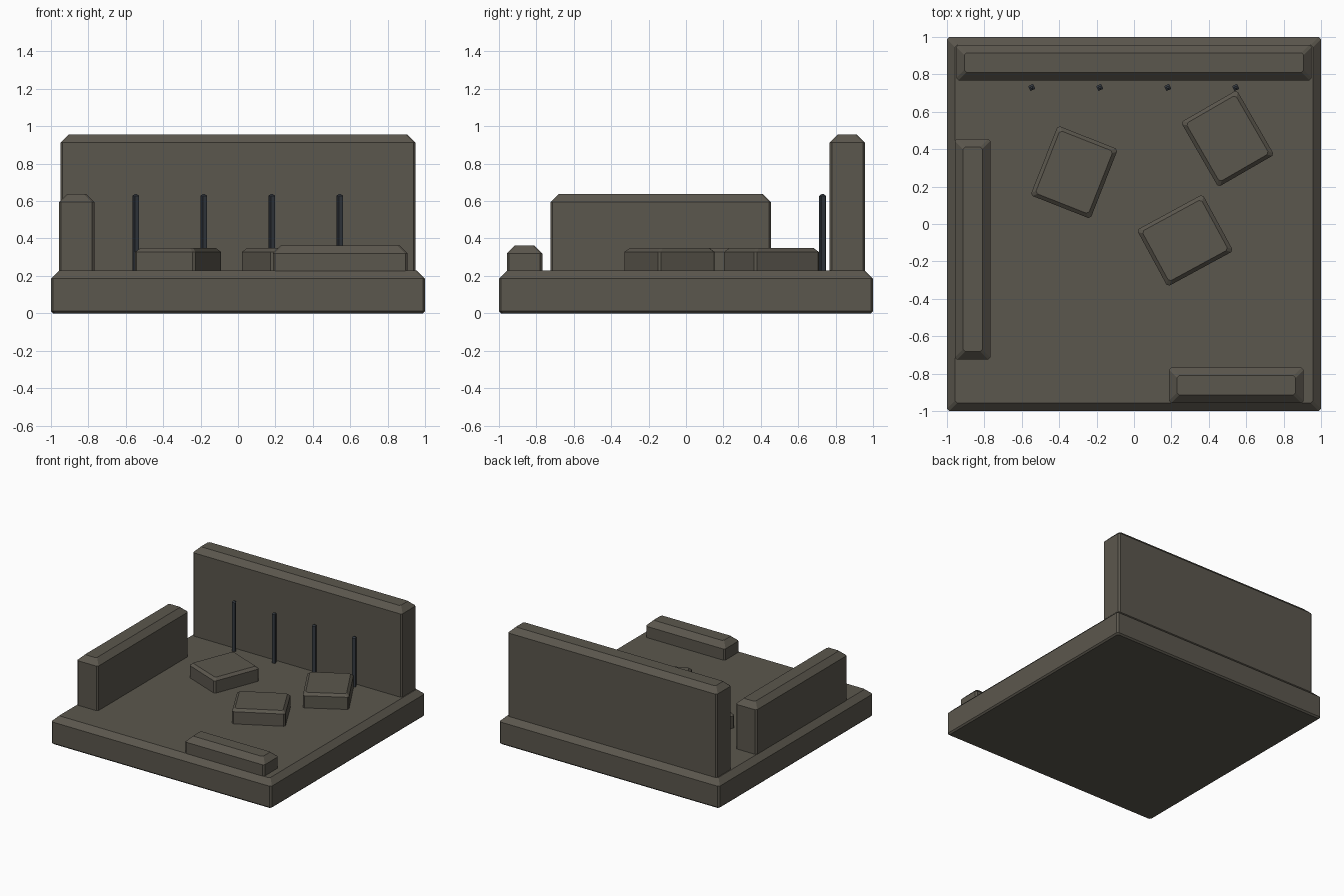
import bpy, bmesh
from math import radians

if "Cube" in bpy.data.objects:
    bpy.data.objects.remove(bpy.data.objects["Cube"])


def material(name, color):
    m = bpy.data.materials.new(name)
    m.diffuse_color = color
    m.use_nodes = True
    m.node_tree.nodes["Principled BSDF"].inputs["Base Color"].default_value = m.diffuse_color
    return m


stone = material("stone", (0.105, 0.095, 0.075, 1))
iron = material("dark_iron", (0.035, 0.042, 0.052, 1))


def block(name, center, size, z0, z1, top, cut=0.012, foot=0.0, turn=0, mat=stone):
    """Box with a wide top chamfer, clipped upright corners and an optional foot chamfer."""
    hx, hy = size[0] / 2, size[1] / 2
    rings = [(z0, foot), (z1 - top, 0), (z1, top)]
    if foot:
        rings.insert(1, (z0 + foot, 0))
    bm = bmesh.new()
    loops = []
    for z, inset in rings:
        x, y = hx - inset, hy - inset
        c = min(cut, x * 0.5, y * 0.5)
        pts = [(x - c, -y), (x, -y + c), (x, y - c), (x - c, y),
               (-x + c, y), (-x, y - c), (-x, -y + c), (-x + c, -y)]
        loops.append([bm.verts.new((px, py, z)) for px, py in pts])
    for a, b in zip(loops, loops[1:]):
        for i in range(8):
            j = (i + 1) % 8
            bm.faces.new((a[i], a[j], b[j], b[i]))
    bm.faces.new(loops[-1])
    bm.faces.new(loops[0][::-1])
    mesh = bpy.data.meshes.new(name)
    bm.to_mesh(mesh)
    bm.free()
    mesh.materials.append(mat)
    ob = bpy.data.objects.new(name, mesh)
    ob.location = (center[0], center[1], 0)
    ob.rotation_euler.z = radians(turn)
    bpy.context.collection.objects.link(ob)
    return ob


FLOOR = 0.228

# Floor slab
block("floor_slab", (0, 0), (2, 2), 0, FLOOR, 0.043, foot=0.012)

# Ruined walls, sunk into the slab
block("back_wall", (0, 0.863), (1.9, 0.19), 0.02, 0.955, 0.043)
block("left_wall", (-0.863, -0.135), (0.19, 1.18), 0.02, 0.637, 0.043)
block("front_low_wall", (0.547, -0.863), (0.72, 0.19), 0.02, 0.363, 0.043)

# Fallen rubble blocks
for i, (x, y, turn) in enumerate([(-0.32, 0.277, -21.5), (0.5, 0.457, 30), (0.273, -0.088, -61.5)]):
    block(f"rubble_block_{i + 1}", (x, y), (0.345, 0.4), FLOOR - 0.02, 0.348, 0.02, turn=turn)

# Exposed iron bars in front of the back wall
for i in range(4):
    block(f"iron_bar_{i + 1}", (-0.547 + i * 0.3637, 0.73), (0.029, 0.029),
          FLOOR - 0.05, 0.637, 0.009, cut=0.003, turn=25, mat=iron)
